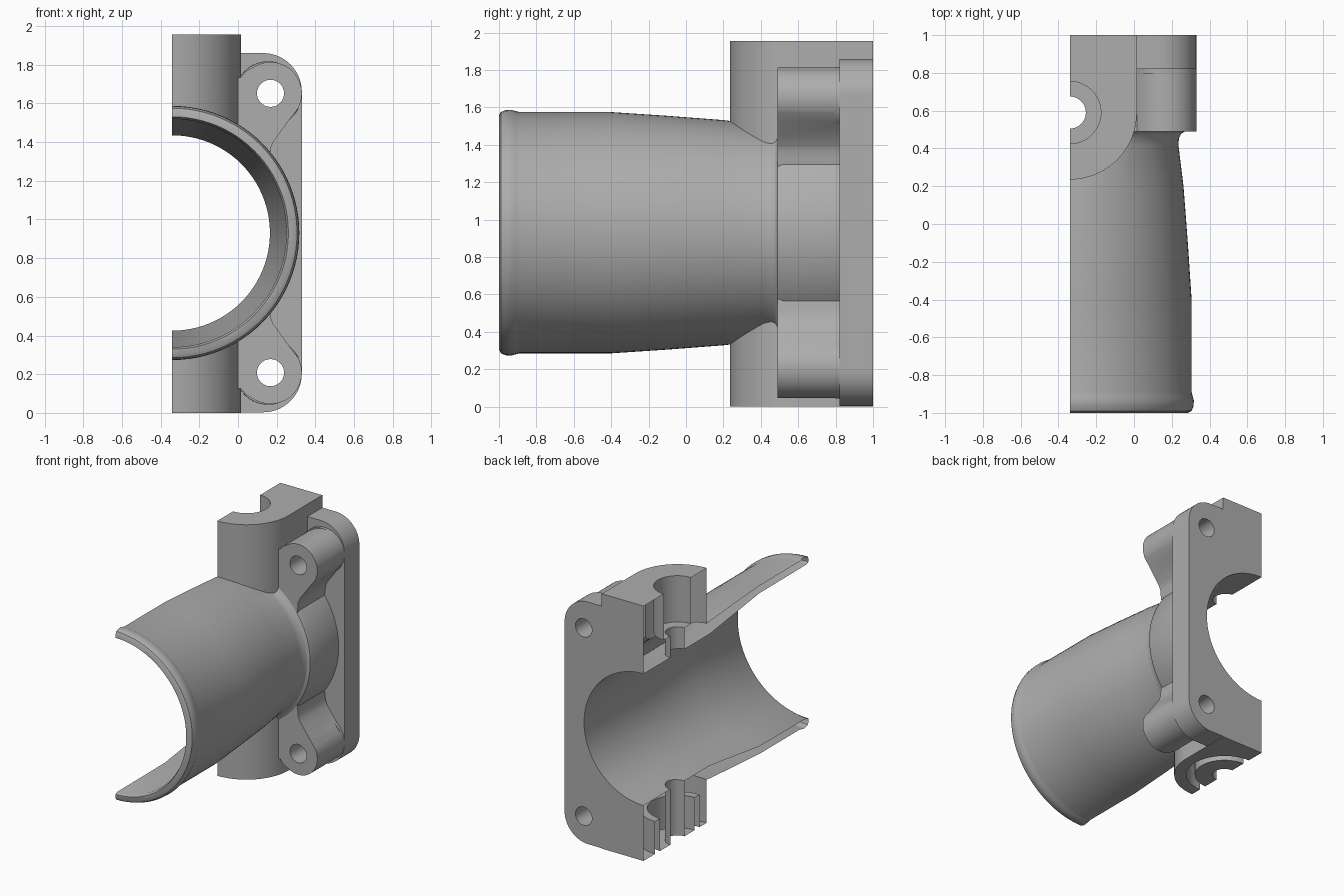
import bpy, bmesh, math
from mathutils import Vector

if "Cube" in bpy.data.objects:
    bpy.data.objects.remove(bpy.data.objects["Cube"])

X, ZC = -0.34, 0.93          # section plane / bore axis, and mid height
SHAFT_Y = 0.59               # vertical shaft axis

metal = bpy.data.materials.new("grey cast metal")
metal.diffuse_color = (0.42, 0.42, 0.42, 1)
metal.use_nodes = True
metal.node_tree.nodes["Principled BSDF"].inputs["Base Color"].default_value = metal.diffuse_color


def finish(bm, name):
    bmesh.ops.remove_doubles(bm, verts=bm.verts, dist=1e-5)
    bmesh.ops.recalc_face_normals(bm, faces=bm.faces)
    me = bpy.data.meshes.new(name)
    bm.to_mesh(me)
    bm.free()
    ob = bpy.data.objects.new(name, me)
    bpy.context.collection.objects.link(ob)
    me.materials.append(metal)
    return ob


def extrude(name, pts, axis, a, b):
    """Closed 2D outline pushed along y (outline in x,z) or z (outline in x,y)."""
    bm = bmesh.new()
    put = (lambda p, t: (p[0], t, p[1])) if axis == "y" else (lambda p, t: (p[0], p[1], t))
    lo = [bm.verts.new(put(p, a)) for p in pts]
    hi = [bm.verts.new(put(p, b)) for p in pts]
    n = len(pts)
    bm.faces.new(lo)
    bm.faces.new(hi)
    for i in range(n):
        bm.faces.new((lo[i], lo[(i + 1) % n], hi[(i + 1) % n], hi[i]))
    return finish(bm, name)


def revolve(name, prof, axis, cx, c2, n=96, closed=False):
    """Turn (radius, distance) pairs about an axis parallel to y or z."""
    bm = bmesh.new()
    rings = []
    for r, t in prof:
        ring = []
        for i in range(n):
            a = 2 * math.pi * i / n
            u, v = r * math.cos(a), r * math.sin(a)
            co = (cx + u, t, c2 + v) if axis == "y" else (cx + u, c2 + v, t)
            ring.append(bm.verts.new(co))
        rings.append(ring)
    pairs = list(zip(rings, rings[1:]))
    if closed:
        pairs.append((rings[-1], rings[0]))
    else:
        bm.faces.new(rings[0])
        bm.faces.new(rings[-1])
    for p, q in pairs:
        for i in range(n):
            j = (i + 1) % n
            bm.faces.new((p[i], p[j], q[j], q[i]))
    return finish(bm, name)


def arc(cx, cz, r, a0, a1, n):
    return [(cx + r * math.cos(math.radians(a0 + (a1 - a0) * i / n)),
             cz + r * math.sin(math.radians(a0 + (a1 - a0) * i / n))) for i in range(n + 1)]


def combine(body, other, op):
    m = body.modifiers.new("join", "BOOLEAN")
    m.operation, m.solver, m.object = op, "EXACT", other
    dg = bpy.context.evaluated_depsgraph_get()
    me = bpy.data.meshes.new_from_object(body.evaluated_get(dg))
    body.modifiers.clear()
    body.data = me
    bpy.data.objects.remove(other)


# tapered intake tube with a rolled lip and a flare into the collar
body = revolve("throttle_housing", [
    (0.625, -1.0), (0.645, -0.99), (0.655, -0.965), (0.657, -0.935), (0.650, -0.91),
    (0.645, -0.89), (0.645, -0.4), (0.625, -0.1), (0.602, 0.2), (0.575, 0.42),
    (0.578, 0.455), (0.59, 0.478), (0.61, 0.49), (0.62, 0.52), (0.62, 0.9)], "y", X, ZC)

# vertical shaft tower, round in front and square at the back
tower = extrude("shaft_tower", [(X + 0.355, 1.0), (X - 0.355, 1.0)]
                + arc(X, SHAFT_Y, 0.355, 180, 360, 40), "z", 0, 1.955)

# rear mounting flange with rounded right corners
flange = extrude("mounting_flange", [(X - 0.3, 1.86), (X - 0.3, 0.003)]
                 + arc(0.13, 0.203, 0.2, -90, 0, 14) + arc(0.13, 1.66, 0.2, 0, 90, 14),
                 "y", 0.82, 1.0)

# bolt ears, joined by a web to the collar and blended into the tower
upper = [(X - 0.1, 1.735), (0.015, 1.735), (0.04, 1.765)]
upper += arc(0.168, 1.652, 0.162, 118, -30, 24)
upper += [(0.265, 1.515), (0.215, 1.445), (0.182, 1.40), (0.168, 1.365), (0.165, 1.325)]
lower = [(x, 2 * ZC - z) for x, z in reversed(upper)]
ears = extrude("bolt_ears", upper + [(0.1, ZC)] + lower, "y", 0.49, 0.9)

# small fillet step where the ears meet the flange
for i, (grow, y0) in enumerate([(0.012, 0.797), (0.026, 0.81)]):
    for s in (1, -1):
        pad = revolve("ear_fillet", [(0.162 + grow * 0.7, y0), (0.162 + grow, 0.9)],
                      "y", 0.168 - grow, ZC + s * (0.722 - grow * 0.5), 64)
        if grow < 0.02:
            combine(ears, pad, "UNION")
        else:
            bpy.data.objects.remove(pad)

for part in (tower, flange, ears):
    combine(body, part, "UNION")

# air bore, shaft bores, seal groove and bolt holes
cutters = [
    revolve("air_bore", [(0.605, -1.01), (0.590, -0.975), (0.587, -0.4),
                         (0.505, 0.2), (0.505, 1.1)], "y", X, ZC),
    revolve("shaft_bore", [(0.085, -0.1), (0.085, 1.6), (0.165, 1.6), (0.165, 2.1)],
            "z", X, SHAFT_Y, 48),
    revolve("seal_groove", [(0.21, -0.1), (0.27, -0.1), (0.27, 0.25), (0.21, 0.25)],
            "z", X, SHAFT_Y, 48, closed=True),
]
for s in (1, -1):
    cutters.append(revolve("bolt_hole", [(0.07, 0.3), (0.07, 1.1)],
                           "y", 0.168, ZC + s * 0.722, 40))
for c in cutters:
    combine(body, c, "DIFFERENCE")

# open half section through the bore axis
bm = bmesh.new()
bm.from_mesh(body.data)
bmesh.ops.bisect_plane(bm, geom=bm.verts[:] + bm.edges[:] + bm.faces[:], dist=1e-5,
                       plane_co=Vector((X, 0, 0)), plane_no=Vector((1, 0, 0)),
                       clear_inner=True)
bm.to_mesh(body.data)
bm.free()
body.data.materials.clear()
body.data.materials.append(metal)
for p in body.data.polygons:
    p.material_index = 0

bpy.ops.object.select_all(action="DESELECT")
body.select_set(True)
bpy.context.view_layer.objects.active = body
bpy.ops.object.shade_smooth_by_angle(angle=math.radians(30))
